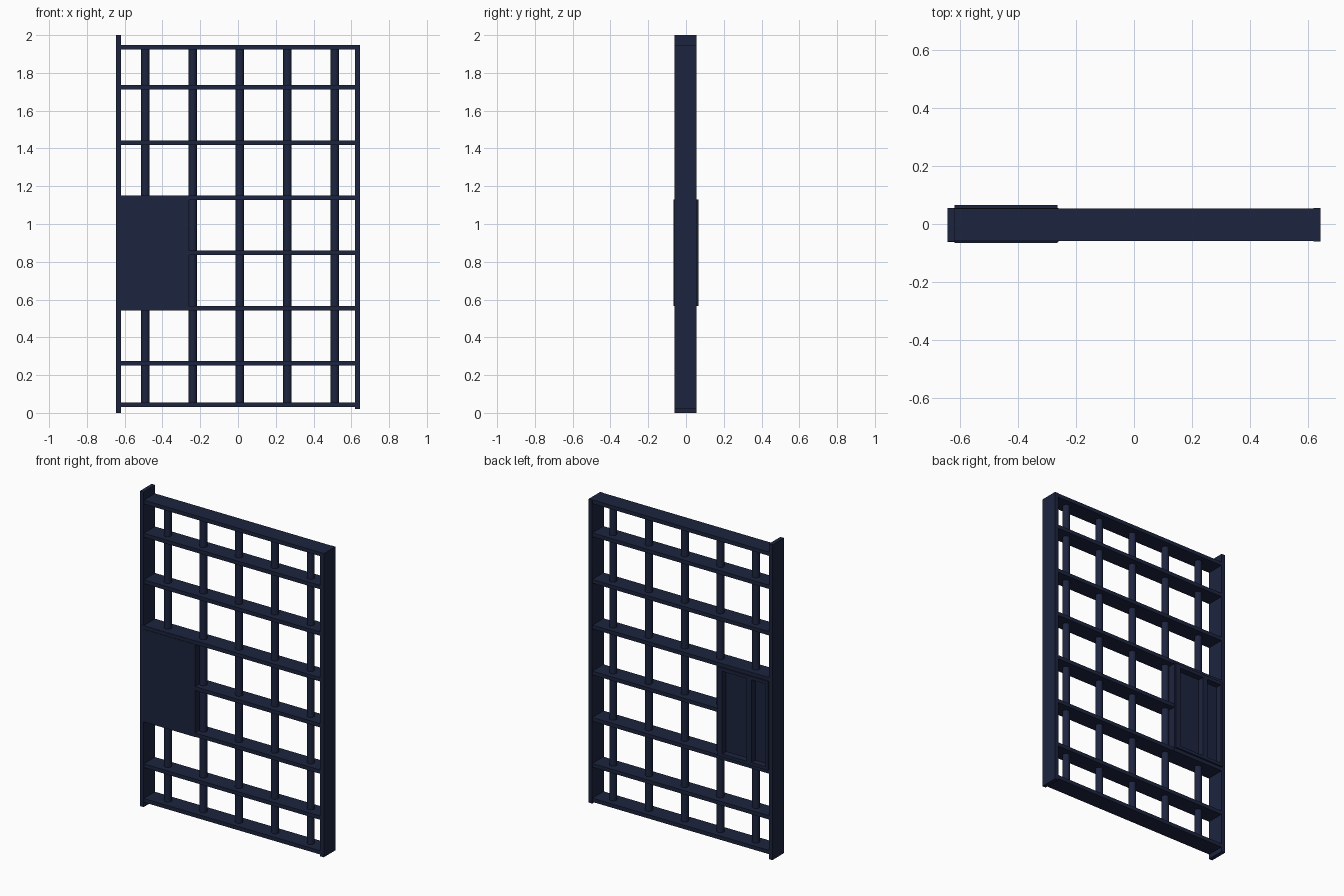
import bpy

if "Cube" in bpy.data.objects:
    bpy.data.objects.remove(bpy.data.objects["Cube"])

mat = bpy.data.materials.new("dark_navy_paint")
mat.diffuse_color = (0.012, 0.018, 0.05, 1)
mat.use_nodes = True
mat.node_tree.nodes["Principled BSDF"].inputs["Base Color"].default_value = mat.diffuse_color


def box(name, x0, x1, y0, y1, z0, z1):
    bpy.ops.mesh.primitive_cube_add(size=1, location=((x0 + x1) / 2, (y0 + y1) / 2, (z0 + z1) / 2))
    ob = bpy.context.object
    ob.name = name
    ob.scale = (x1 - x0, y1 - y0, z1 - z0)
    bpy.ops.object.transform_apply(location=False, rotation=False, scale=True)
    ob.data.materials.append(mat)
    return ob


def rod(name, x, z0, z1, r=0.0225):
    bpy.ops.mesh.primitive_cylinder_add(vertices=24, radius=r, depth=z1 - z0,
                                        location=(x, -0.003, (z0 + z1) / 2))
    ob = bpy.context.object
    ob.name = name
    ob.data.materials.append(mat)
    bpy.ops.object.shade_smooth_by_angle()


YF, YB = -0.061, 0.055      # front and back of the frame
LX, RX = -0.62, 0.62        # inner faces of the posts
BOX_R = -0.26               # right side of the lock box
BZ0, BZ1 = 0.542, 1.151     # bottom and top of the lock box

# Side posts: the hinge post is taller
box("left_post", -0.645, LX, YF, YB, 0, 2)
box("right_post", RX, 0.645, YF, YB, 0.02, 1.947)

# Horizontal flat rails; the one level with the lock box stops at its side
for i, z in enumerate((0.042, 0.262, 0.554, 0.848, 1.14, 1.43, 1.725, 1.935)):
    x0 = BOX_R if i == 3 else LX
    box(f"rail_{i + 1}", x0, RX, YF + 0.002, YB - 0.002, z - 0.012, z + 0.012)

# Round vertical bars; the first one is interrupted by the lock box
for i, x in enumerate((-0.24, 0.01, 0.262, 0.513)):
    rod(f"bar_{i + 2}", x, 0.042, 1.935)
rod("bar_1_lower", -0.49, 0.042, BZ0 + 0.01)
rod("bar_1_upper", -0.49, BZ1 - 0.01, 1.935)

# Lock box: front plate, slightly raised cover and body
box("lock_front_plate", -0.645, BOX_R, YF - 0.001, -0.05, BZ0, BZ1)
box("lock_front_cover", LX, -0.265, -0.065, -0.055, 0.565, 1.13)
body = box("lock_body", LX, BOX_R, -0.055, YB, BZ0, BZ1)
back = box("lock_back_cover", LX, -0.265, 0.03, 0.065, 0.565, 1.13)

# Recessed panels in the back of the lock box
for x0, x1 in ((-0.605, -0.505), (-0.47, -0.30)):
    cutter = box("recess_cutter", x0, x1, 0.025, 0.1, 0.585, 1.11)
    cutter.hide_render = True
    cutter.hide_set(True)
    for ob in (body, back):
        mod = ob.modifiers.new("recess", "BOOLEAN")
        mod.operation = "DIFFERENCE"
        mod.solver = "EXACT"
        mod.object = cutter
